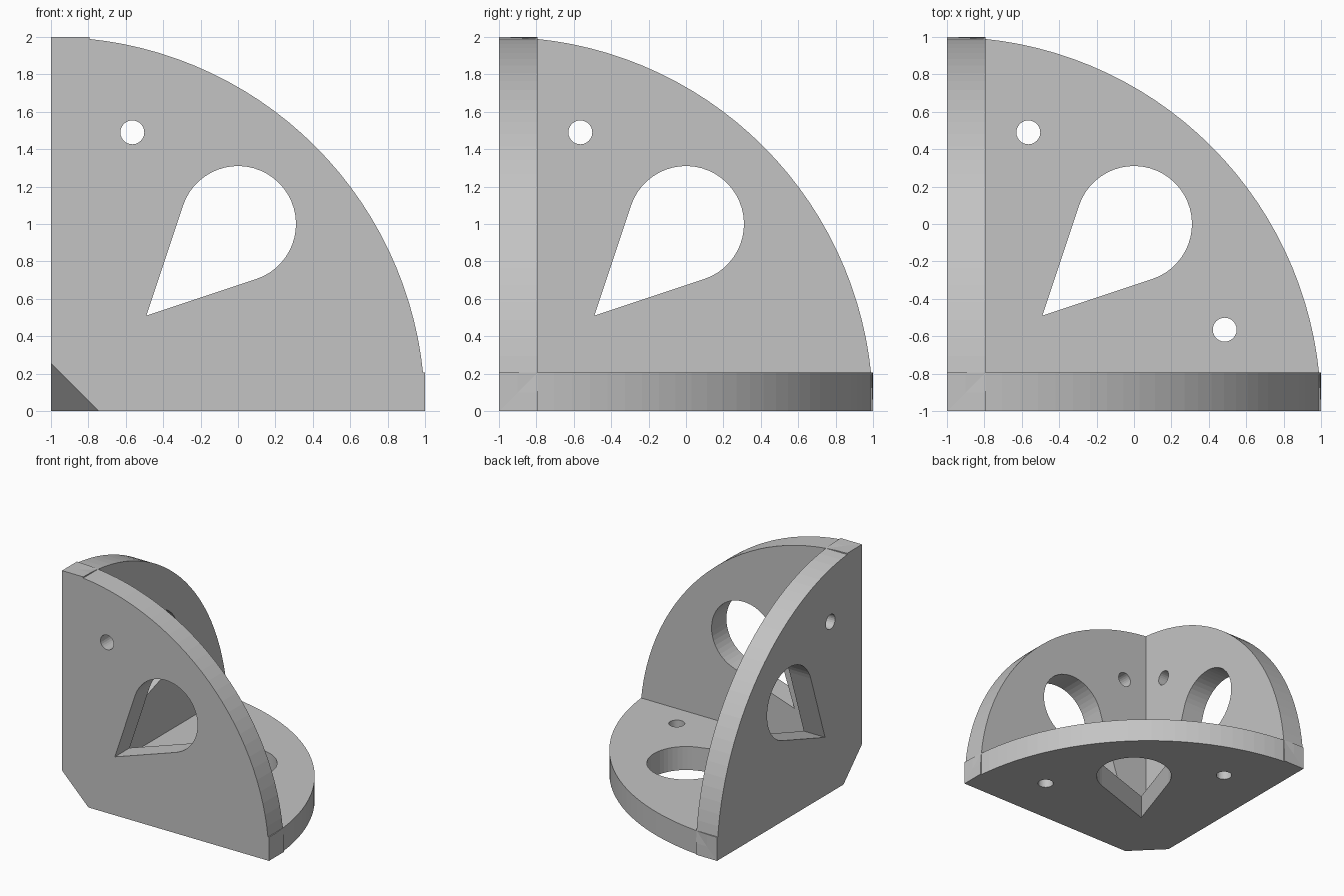
import bpy, bmesh, math
from mathutils import Vector

if "Cube" in bpy.data.objects:
    bpy.data.objects.remove(bpy.data.objects["Cube"], do_unlink=True)

R, T, MARGIN = 2.0, 0.205, 0.05
CHAMFER = 0.255
ORIGIN = Vector((-1, -1, 0))

grey = bpy.data.materials.new("plain_grey")
grey.use_nodes = True
colour = (0.55, 0.55, 0.55, 1)
grey.diffuse_color = colour
grey.node_tree.nodes["Principled BSDF"].inputs["Base Color"].default_value = colour

# Each plate lies in one plane of the corner: (u, v) in the plate, w through it
PLANES = {
    "front_plate": lambda u, v, w: Vector((u, w, v)),
    "side_plate": lambda u, v, w: Vector((w, u, v)),
    "base_plate": lambda u, v, w: Vector((u, v, w)),
}


def arc(cu, cv, r, start, end, steps):
    angles = [math.radians(start + (end - start) * i / steps) for i in range(steps + 1)]
    return [(cu + r * math.cos(a), cv + r * math.sin(a)) for a in angles]


def make_object(name, bm):
    bmesh.ops.recalc_face_normals(bm, faces=bm.faces[:])
    mesh = bpy.data.meshes.new(name)
    bm.to_mesh(mesh)
    bm.free()
    mesh.materials.append(grey)
    obj = bpy.data.objects.new(name, mesh)
    bpy.context.collection.objects.link(obj)
    return obj


def prism(name, profile, plane, w0, w1):
    bm = bmesh.new()
    face = bm.faces.new([bm.verts.new(ORIGIN + plane(u, v, w0)) for u, v in profile])
    ext = bmesh.ops.extrude_face_region(bm, geom=[face])
    moved = [g for g in ext["geom"] if isinstance(g, bmesh.types.BMVert)]
    bmesh.ops.translate(bm, verts=moved, vec=plane(0, 0, w1 - w0))
    return make_object(name, bm)


def combine(target, tool, operation):
    mod = target.modifiers.new(operation.lower(), "BOOLEAN")
    mod.operation, mod.solver, mod.object = operation, "EXACT", tool
    bpy.context.view_layer.update()
    graph = bpy.context.evaluated_depsgraph_get()
    mesh = bpy.data.meshes.new_from_object(target.evaluated_get(graph))
    target.modifiers.clear()
    target.data = mesh
    bpy.data.objects.remove(tool, do_unlink=True)


# Profiles: quarter disc, teardrop opening with tangent sides, and bolt hole
quarter = [(0, 0)] + arc(0, 0, R, 0, 90, 32)
tip, centre, radius = 0.51, 1.0, 0.31
half = math.degrees(math.acos(radius / (math.sqrt(2) * (centre - tip))))
teardrop = [(tip, tip)] + arc(centre, centre, radius, 225 + half - 360, 225 - half, 32)


def bolt_hole(u, v):
    return arc(u, v, 0.064, 0, 360, 24)[:-1]


# Three pierced quarter-disc plates
plates = []
for name, plane in PLANES.items():
    plate = prism(name, quarter, plane, 0, T)
    openings = [teardrop, bolt_hole(0.435, 1.49)]
    if name == "base_plate":
        openings.append(bolt_hole(1.485, 0.435))
    for opening in openings:
        cutter = prism("cutter", opening, plane, -MARGIN, T + MARGIN)
        combine(plate, cutter, "DIFFERENCE")
    plates.append(plate)

# Merge the plates into one corner bracket
bracket = plates[0]
bracket.name = "corner_bracket"
for other in plates[1:]:
    combine(bracket, other, "UNION")

# Slice off the outer corner
bm = bmesh.new()
apex = ORIGIN - Vector((MARGIN,) * 3)
reach = CHAMFER + 3 * MARGIN
corners = [bm.verts.new(apex)]
for axis in range(3):
    offset = Vector((0, 0, 0))
    offset[axis] = reach
    corners.append(bm.verts.new(apex + offset))
for skip in range(4):
    bm.faces.new([c for i, c in enumerate(corners) if i != skip])
combine(bracket, make_object("corner_cutter", bm), "DIFFERENCE")
bracket.data.name = "corner_bracket"
